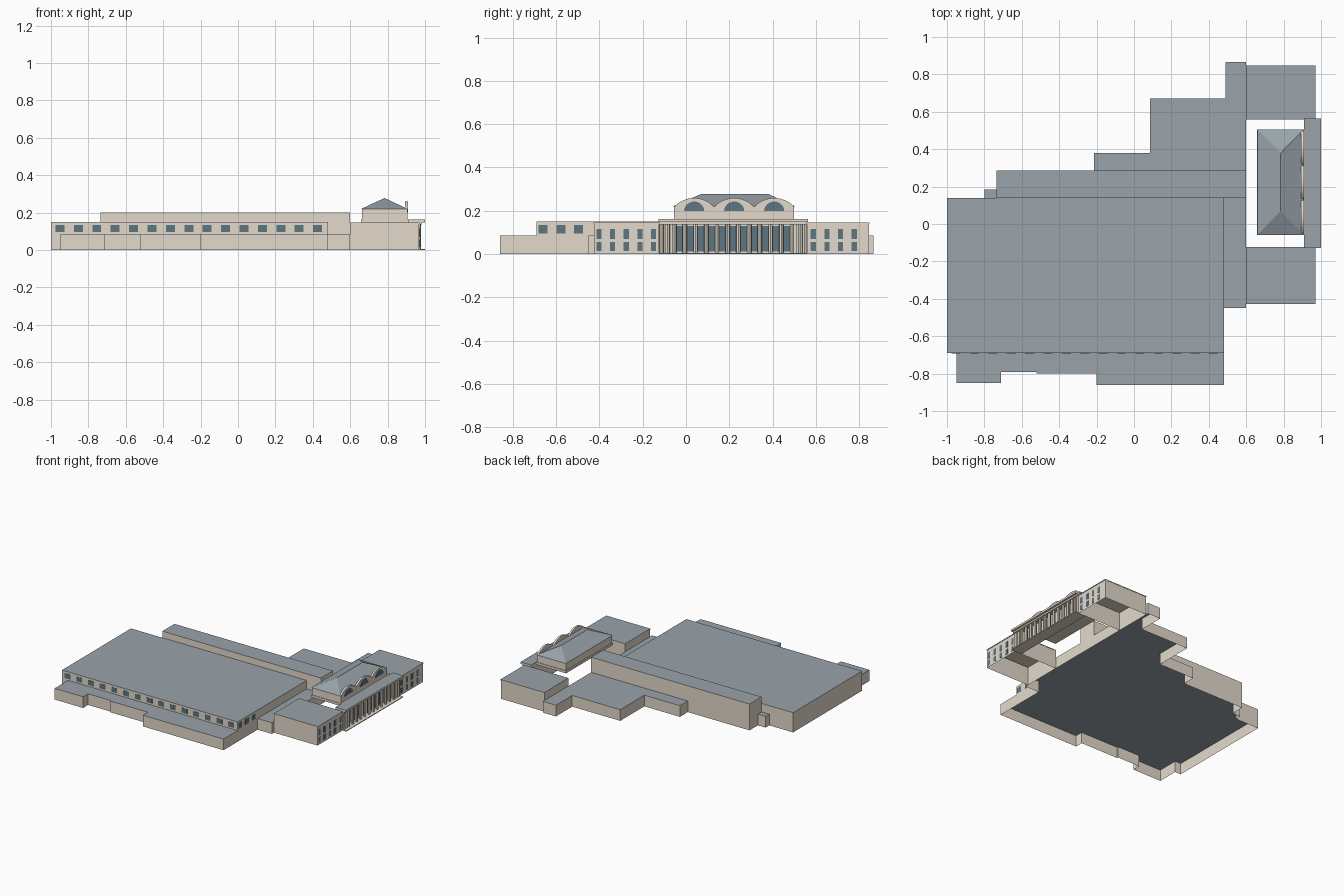
import bpy, bmesh, math

cube = bpy.data.objects.get("Cube")
if cube:
    bpy.data.objects.remove(cube, do_unlink=True)


def material(name, rgb):
    m = bpy.data.materials.new(name)
    m.use_nodes = True
    m.diffuse_color = (*rgb, 1)
    m.node_tree.nodes["Principled BSDF"].inputs["Base Color"].default_value = (*rgb, 1)
    return m


STONE = material("pale stone", (0.77, 0.70, 0.60))
SLATE = material("slate roof", (0.32, 0.37, 0.41))
GLASS = material("blue glass", (0.11, 0.18, 0.225))


def finish(name, bm, mats, open_top=False, open_bottom=False):
    """Make the object: upward faces take the last material, open ends are removed."""
    bmesh.ops.recalc_face_normals(bm, faces=bm.faces)
    drop = []
    for f in bm.faces:
        f.normal_update()
        if f.normal.z > 0.99:
            f.material_index = len(mats) - 1
        if (open_top and f.normal.z > 0.99) or (open_bottom and f.normal.z < -0.99):
            drop.append(f)
    bmesh.ops.delete(bm, geom=drop, context="FACES")
    mesh = bpy.data.meshes.new(name)
    for m in mats:
        mesh.materials.append(m)
    bm.to_mesh(mesh)
    bm.free()
    obj = bpy.data.objects.new(name, mesh)
    bpy.context.collection.objects.link(obj)
    return obj


def boxes(name, items, mats, **ends):
    bm = bmesh.new()
    for item in items:
        for v in bmesh.ops.create_cube(bm, size=1)["verts"]:
            for i, (lo, hi) in enumerate(item):
                v.co[i] = lo if v.co[i] < 0 else hi
    return finish(name, bm, mats, **ends)


def prism(bm, points, move):
    """Extrude a closed outline by a vector."""
    face = bm.faces.new([bm.verts.new(p) for p in points])
    new = bmesh.ops.extrude_face_region(bm, geom=[face], use_keep_orig=True)["geom"]
    bmesh.ops.translate(bm, vec=move,
                        verts=[g for g in new if isinstance(g, bmesh.types.BMVert)])


def arc(x, yc, z, half, rise, n=16):
    """Circular segment standing on its chord, facing x."""
    r = (half * half + rise * rise) / (2 * rise)
    spread = 2 * math.atan(rise / half)
    angles = [spread * (2 * i / n - 1) for i in range(n + 1)]
    return [(x, yc + r * math.sin(t), z + rise - r + r * math.cos(t)) for t in angles]


# Low stepped base, an open shell under one flat roof
LOW = 0.085
outline = [(-1, -0.69), (-0.95, -0.69), (-0.95, -0.85), (-0.71, -0.85), (-0.71, -0.79),
           (-0.52, -0.79), (-0.52, -0.8), (-0.2, -0.8), (-0.2, -0.86), (0.48, -0.86),
           (0.48, -0.45), (0.6, -0.45), (0.6, 0.865), (0.49, 0.865), (0.49, 0.67),
           (0.085, 0.67), (0.085, 0.38), (-0.215, 0.38), (-0.215, 0.285), (-0.735, 0.285),
           (-0.735, 0.185), (-0.8, 0.185), (-0.8, 0.14), (-1, 0.14)]
bm = bmesh.new()
prism(bm, [(x, y, 0) for x, y in outline], (0, 0, LOW))
finish("low_base", bm, [STONE, SLATE], open_bottom=True)

# Large halls rising from the base
boxes("main_hall", [((-1, 0.48), (-0.69, 0.14), (LOW, 0.15))],
      [STONE, SLATE], open_bottom=True)
boxes("long_gallery", [((-0.735, 0.6), (0.14, 0.285), (LOW, 0.2))],
      [STONE, SLATE], open_bottom=True)

# Hall windows
boxes("hall_front_windows",
      [((x - 0.024, x + 0.024), (-0.6915, -0.689), (0.097, 0.134))
       for x in (-0.952 + 0.0984 * i for i in range(15))], [GLASS])
boxes("hall_side_windows",
      [((0.479, 0.4815), (y - 0.021, y + 0.021), (0.094, 0.134))
       for y in (-0.66, -0.578, -0.496)], [GLASS])

# Two wings with window rows, open underneath
for name, y0, y1, first, count in (("right_wing", -0.425, -0.125, -0.402, 5),
                                   ("left_wing", 0.56, 0.846, 0.588, 4)):
    boxes(name + "_walls", [((0.6, 0.968), (y0, y1), (0, 0.14))], [STONE],
          open_top=True, open_bottom=True)
    boxes(name + "_roof", [((0.6, 0.971), (y0 - 0.002, y1 + 0.002), (0.14, 0.146))],
          [STONE, SLATE])
    boxes(name + "_windows",
          [((0.967, 0.9695), (y - 0.012, y + 0.012), z)
           for y in (first + 0.063 * i for i in range(count))
           for z in ((0.015, 0.055), (0.07, 0.115))], [GLASS])

# Portico: rear wall, base step, entablature
PITCH = 0.0495
boxes("portico_wall", [((0.91, 0.945), (-0.125, 0.56), (0.006, 0.14))], [STONE])
boxes("portico_base", [((0.91, 1.0), (-0.125, 0.56), (0, 0.006))], [STONE])
boxes("portico_beam", [((0.91, 0.985), (-0.125, 0.56), (0.136, 0.148))], [STONE])
boxes("portico_cornice", [((0.91, 1.0), (-0.128, 0.563), (0.148, 0.163))],
      [STONE, SLATE])
boxes("portico_windows",
      [((0.944, 0.947), (y - 0.016, y + 0.016), (0.012, 0.13))
       for y in (-0.03 + PITCH * i for i in range(11))], [GLASS])

# Colonnade with extra columns at both ends
bm = bmesh.new()
column_ys = [-0.055 + PITCH * i for i in range(12)] + [-0.085, -0.112, 0.52, 0.547]
for y in column_ys:
    made = bmesh.ops.create_cone(bm, cap_ends=True, segments=12, radius1=0.01,
                                 radius2=0.01, depth=0.13)["verts"]
    bmesh.ops.translate(bm, vec=(0.968, y, 0.071), verts=made)
columns = finish("portico_columns", bm, [STONE])
bpy.context.view_layer.objects.active = columns
columns.select_set(True)
bpy.ops.object.shade_smooth_by_angle()
columns.select_set(False)

# Raised pavilion and its hipped roof
boxes("pavilion", [((0.663, 0.905), (-0.055, 0.5), (0.145, 0.22))], [STONE])
boxes("pavilion_ledge", [((0.658, 0.91), (-0.059, 0.504), (0.145, 0.163))], [STONE])
bm = bmesh.new()
x0, x1, y0, y1, eave = 0.659, 0.906, -0.06, 0.505, 0.22
a, b, c, d = [bm.verts.new((x, y, eave)) for x, y in ((x0, y0), (x1, y0), (x1, y1), (x0, y1))]
e, f = [bm.verts.new((0.784, y, 0.278)) for y in (0.07, 0.38)]
for loop in ((a, b, e), (b, c, f, e), (c, d, f), (d, a, e, f), (d, c, b, a)):
    bm.faces.new(loop)
finish("pavilion_roof", bm, [SLATE])

# Three arched gables with lunette windows
gables, lunettes = bmesh.new(), bmesh.new()
for yc in (0.03, 0.2225, 0.415):
    yc = 0.2225 + (yc - 0.2225) * 0.96
    prism(gables, arc(0.893, yc, 0.218, 0.0925, 0.041), (0.015, 0, 0))
    prism(lunettes, arc(0.904, yc, 0.2, 0.047, 0.043), (0.006, 0, 0))
finish("arched_gables", gables, [STONE])
finish("lunette_windows", lunettes, [GLASS])
